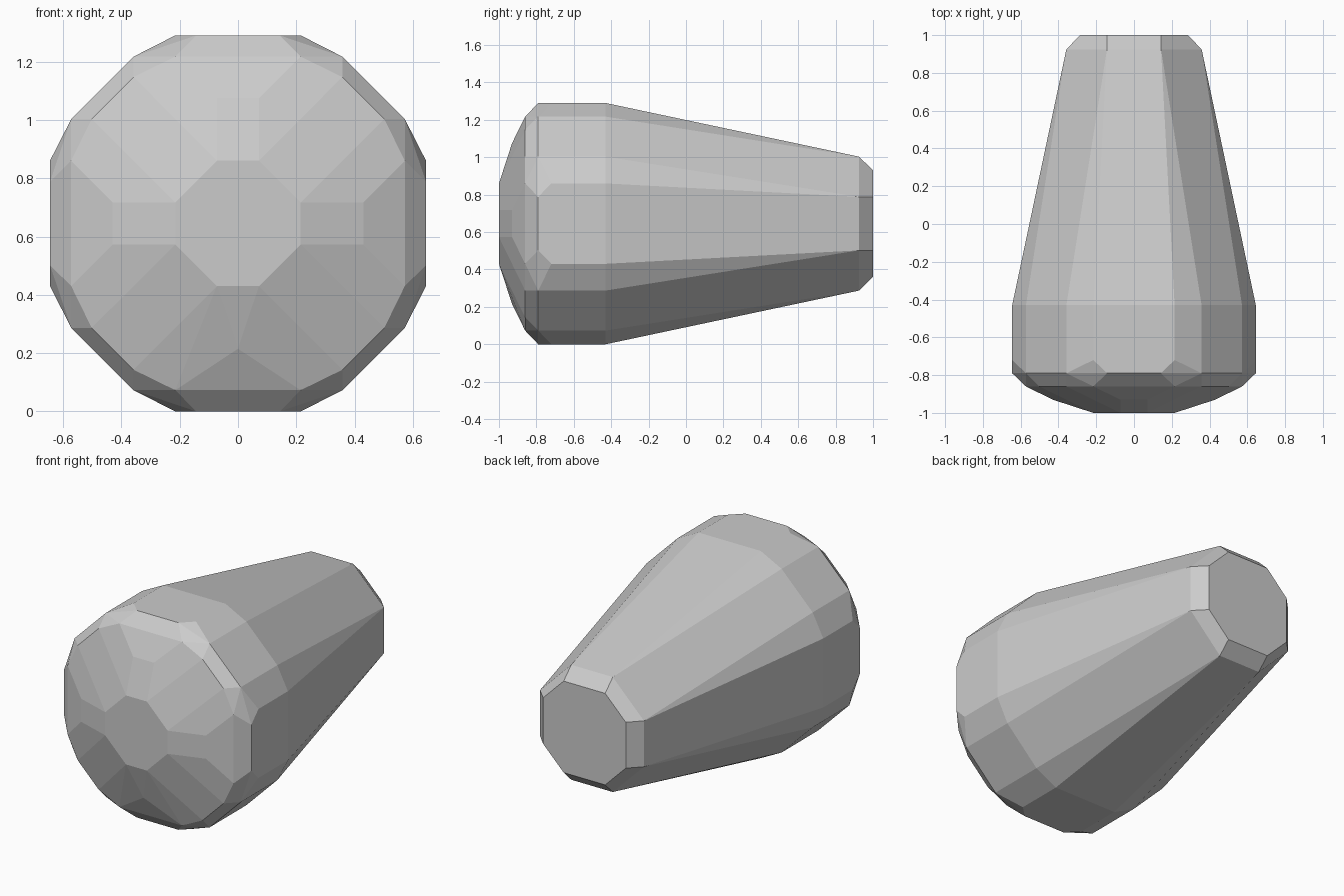
import bpy, bmesh, math

if "Cube" in bpy.data.objects:
    bpy.data.objects.remove(bpy.data.objects["Cube"])

CENTRE_Z = 0.645

# Cross-section corners along the length: (y, long offset, short offset)
# Each pair is mirrored and swapped to give an eight-way symmetric ring.
RINGS = [
    (-1.00, 0.215, 0.072),   # nose face
    (-0.93, 0.430, 0.072),   # nose dome
    (-0.93, 0.358, 0.215),
    (-0.86, 0.572, 0.215),   # front rim
    (-0.86, 0.502, 0.358),
    (-0.79, 0.645, 0.143),   # body edge
    (-0.79, 0.572, 0.358),
    (-0.72, 0.645, 0.215),   # clipped corners
    (-0.43, 0.645, 0.215),   # start of taper
    (-0.43, 0.572, 0.358),
    (0.925, 0.358, 0.143),   # end of taper
    (1.00, 0.285, 0.143),    # tail face
]

grey = bpy.data.materials.new("light_grey")
grey.diffuse_color = (0.6, 0.6, 0.6, 1)
grey.use_nodes = True
grey.node_tree.nodes["Principled BSDF"].inputs["Base Color"].default_value = grey.diffuse_color

bm = bmesh.new()
for y, a, b in RINGS:
    for sx in (-1, 1):
        for sz in (-1, 1):
            for x, z in ((a, b), (b, a)):
                # the lower nose corners merge into one point
                if y == -0.93 and b < 0.1 and z == a and sz < 0:
                    x = 0
                bm.verts.new((sx * x, y, CENTRE_Z + sz * z))
bmesh.ops.remove_doubles(bm, verts=bm.verts[:], dist=0.001)

# Faceted shell
hull = bmesh.ops.convex_hull(bm, input=bm.verts[:], use_existing_faces=False)
loose = [v for v in bm.verts if not v.link_faces]
bmesh.ops.delete(bm, geom=loose, context='VERTS')
bmesh.ops.dissolve_limit(bm, angle_limit=math.radians(0.5),
                         verts=bm.verts[:], edges=bm.edges[:])
bmesh.ops.recalc_face_normals(bm, faces=bm.faces[:])

mesh = bpy.data.meshes.new("tapered_body")
bm.to_mesh(mesh)
bm.free()
mesh.materials.append(grey)
body = bpy.data.objects.new("tapered_body", mesh)
bpy.context.collection.objects.link(body)
